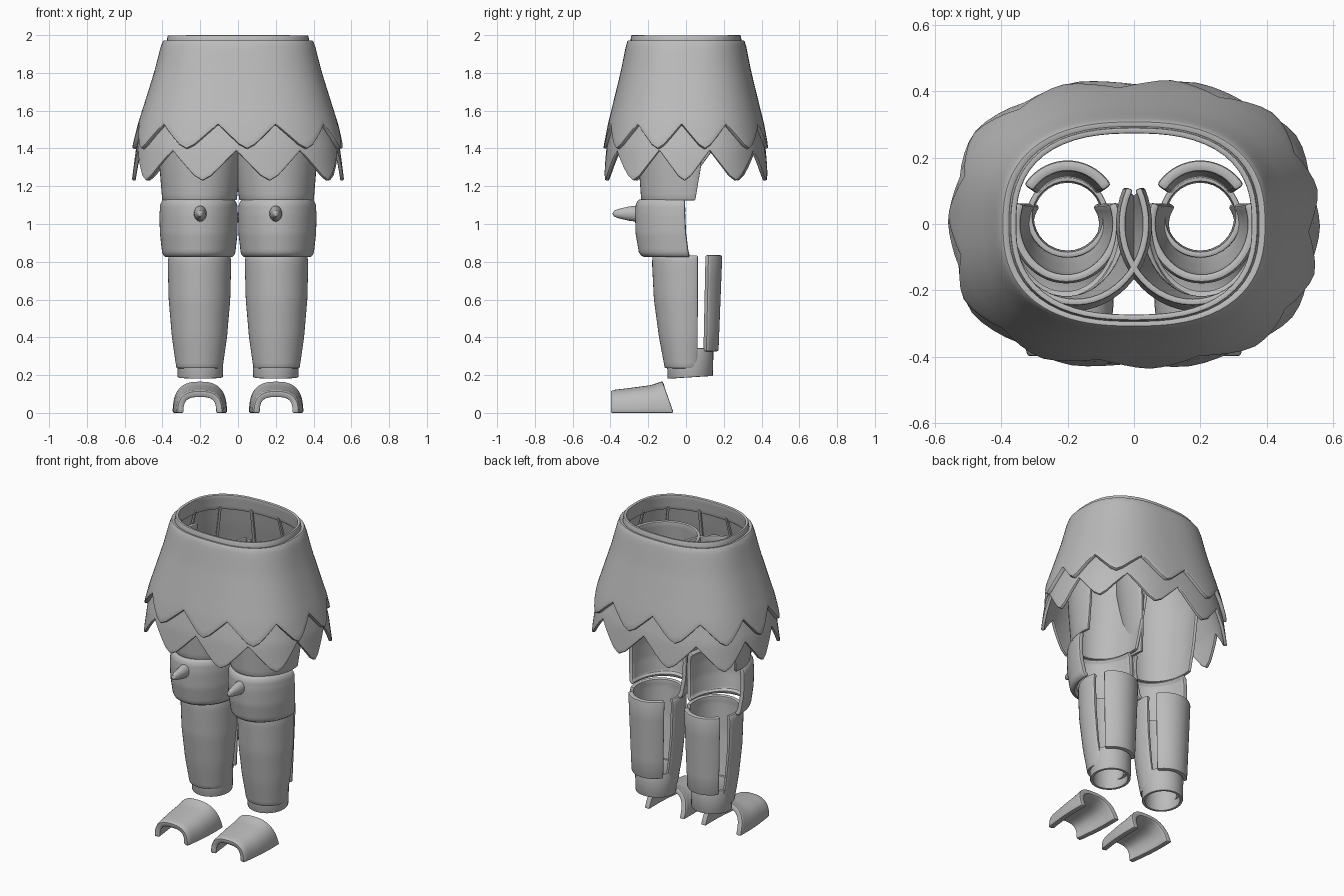
import bpy
import bmesh
from math import sin, cos, pi, asin, atan2, radians

if "Cube" in bpy.data.objects:
    bpy.data.objects.remove(bpy.data.objects["Cube"], do_unlink=True)

GREY = (0.5, 0.5, 0.5, 1)
mat = bpy.data.materials.new("plain_grey")
mat.use_nodes = True
mat.diffuse_color = GREY
mat.node_tree.nodes["Principled BSDF"].inputs["Base Color"].default_value = GREY


def sheet(name, point, nu, nv, closed=False, thick=0.0, bevel=0.0):
    """Grid surface from point(u, v); u goes round, v goes along; thickened inwards."""
    bm = bmesh.new()
    cols = nu if closed else nu + 1
    grid = [[bm.verts.new(point(i / nu, j / nv)) for i in range(cols)] for j in range(nv + 1)]
    for j in range(nv):
        for i in range(nu):
            k = (i + 1) % cols
            bm.faces.new((grid[j][i], grid[j][k], grid[j + 1][k], grid[j + 1][i]))
    bmesh.ops.remove_doubles(bm, verts=bm.verts, dist=0.0005)
    mesh = bpy.data.meshes.new(name)
    bm.to_mesh(mesh)
    bm.free()
    mesh.materials.append(mat)
    ob = bpy.data.objects.new(name, mesh)
    bpy.context.collection.objects.link(ob)
    if thick:
        mod = ob.modifiers.new("Thickness", 'SOLIDIFY')
        mod.thickness, mod.offset = thick, -1
    if bevel:
        mod = ob.modifiers.new("Edges", 'BEVEL')
        mod.width, mod.segments = bevel, 2
        mod.limit_method, mod.angle_limit = 'ANGLE', radians(50)
    bpy.ops.object.select_all(action='DESELECT')
    ob.select_set(True)
    bpy.context.view_layer.objects.active = ob
    bpy.ops.object.convert(target='MESH')
    bpy.ops.object.shade_smooth_by_angle(angle=radians(35))
    return ob


def along(rows, x):
    """Linear lookup in rows sorted by their first item."""
    if x <= rows[0][0]:
        return rows[0][1:]
    for a, b in zip(rows, rows[1:]):
        if x <= b[0]:
            f = (x - a[0]) / (b[0] - a[0])
            return [p + (q - p) * f for p, q in zip(a[1:], b[1:])]
    return rows[-1][1:]


# Skirt: rounded oblong rings, with zigzag hems on two layers
def oblong(t, rx, z):
    ry, n = rx * 0.78, 2.5
    a = atan2(ry * sin(t), rx * cos(t))
    r = (abs(cos(a) / rx) ** n + abs(sin(a) / ry) ** n) ** (-1 / n)
    return r * cos(a), r * sin(a), z


def skirt_layer(name, rows, teeth, tip, low, notch, thick):
    def point(u, v):
        wave = abs(2 * ((u * teeth) % 1) - 1)          # 1 at a tip, 0 at a notch
        hem = max(low, notch - (notch - low) * 1.12 * wave)
        z = hem + (rows[-1][0] - hem) * v
        return oblong(radians(tip) + 2 * pi * u, along(rows, z)[0], z)
    sheet(name, point, teeth * 8, 14, True, thick, 0.006)


skirt_layer("skirt_upper_layer",
            [(1.40, 0.562), (1.53, 0.53), (1.65, 0.492), (1.8, 0.445), (1.95, 0.406), (1.973, 0.396)],
            11, -85, 1.40, 1.53, 0.03)
skirt_layer("skirt_lower_layer", [(1.23, 0.562), (1.4, 0.54), (1.6, 0.485)],
            10, -73, 1.23, 1.39, 0.02)
sheet("waistband", lambda u, v: oblong(2 * pi * u, 0.388 - 0.016 * v, 1.9 + 0.1 * v),
      64, 4, True, 0.018, 0.005)

# Thin seam ribs inside the skirt
for k in range(12):
    def rib(u, v, k=k):
        z = 1.5 + 0.42 * v
        return oblong(2 * pi * (k + 0.5) / 12 + 0.04 * (u - 0.5), 0.495 - 0.3 * (z - 1.5), z)
    sheet("skirt_rib", rib, 2, 5, False, 0.012)


# Leg shells: rows are height, centre, side radius, front depth, back cut
def front_shell(name, side, rows, thick, bevel):
    def point(u, v):
        z = rows[0][0] + (rows[-1][0] - rows[0][0]) * v
        cx, rx, front, cut = along(rows, z)
        s = asin(cut / front)
        a = pi - s + (pi + 2 * s) * u
        return side * cx + rx * cos(a), front * sin(a), z
    sheet(name, point, 32, 20, False, thick, bevel)


THIGH = [(1.125, 0.204, 0.197, 0.237, 0.05), (1.3, 0.2, 0.216, 0.25, 0.08),
         (1.6, 0.19, 0.245, 0.265, 0.11), (1.83, 0.176, 0.222, 0.245, 0.11)]
KNEE = [(0.82, 0.208, 0.172, 0.215, 0.02), (0.84, 0.208, 0.193, 0.248, 0.015),
        (0.95, 0.208, 0.206, 0.267, 0.0), (1.05, 0.208, 0.208, 0.27, -0.005),
        (1.11, 0.208, 0.204, 0.265, -0.005), (1.135, 0.208, 0.185, 0.245, -0.008)]
SHIN = [(0.235, 0.204, 0.122, 0.112, 0.065), (0.4, 0.204, 0.146, 0.143, 0.065),
        (0.6, 0.204, 0.163, 0.17, 0.065), (0.8, 0.204, 0.168, 0.18, 0.065),
        (0.835, 0.204, 0.162, 0.175, 0.065)]
SPIKE = [(0.25, 0.044), (0.30, 0.038), (0.36, 0.024), (0.38, 0.016), (0.39, 0.0)]
FOOT = [(-0.40, 0.118, 0.115), (-0.38, 0.125, 0.122), (-0.25, 0.14, 0.137),
        (-0.16, 0.144, 0.147), (-0.065, 0.143, 0.168)]

for side, word in ((1, "left"), (-1, "right")):
    cx = 0.2 * side
    front_shell(word + "_thigh", side, THIGH, 0.02, 0.006)
    front_shell(word + "_knee", side, KNEE, 0.03, 0.01)
    front_shell(word + "_shin", side, SHIN, 0.025, 0.008)

    # Calf plate behind the shin
    def calf(u, v):
        a = radians(33 + 114 * u)
        r = 0.142 + 0.02 * v
        return cx + 0.97 * r * cos(a), 0.03 + r * sin(a), 0.325 + 0.51 * v
    sheet(word + "_calf_plate", calf, 18, 4, False, 0.033, 0.01)

    # Ankle ring
    def ankle(u, v):
        a, r = 2 * pi * u, 0.12 + 0.004 * v
        z = 0.188 + 0.06 * r * sin(a) * (1 - v) + 0.155 * v
        return cx + r * cos(a), 0.022 + r * sin(a), z
    sheet(word + "_ankle_ring", ankle, 32, 2, True, 0.018, 0.005)

    # Knee spike
    def spike(u, v):
        y = 0.25 + 0.14 * v
        r, a = along(SPIKE, y)[0], 2 * pi * u
        return cx + 0.8 * r * cos(a), -y, 1.055 + r * sin(a)
    sheet(word + "_knee_spike", spike, 16, 14, True)

    # Arched toe cap, open at the front and back, with a slanted back edge
    def foot(u, v):
        y = -0.065 - 0.335 * v
        w, h = along(FOOT, y)
        a = pi * u
        x = w * abs(cos(a)) ** 0.75 * (1 if u < 0.5 else -1)
        z = h * max(0.0, sin(a)) ** 0.75
        return 1.01 * cx + x, y - 0.35 * z * (1 - v) ** 2, z
    sheet(word + "_toe_cap", foot, 28, 14, False, 0.035, 0.008)
